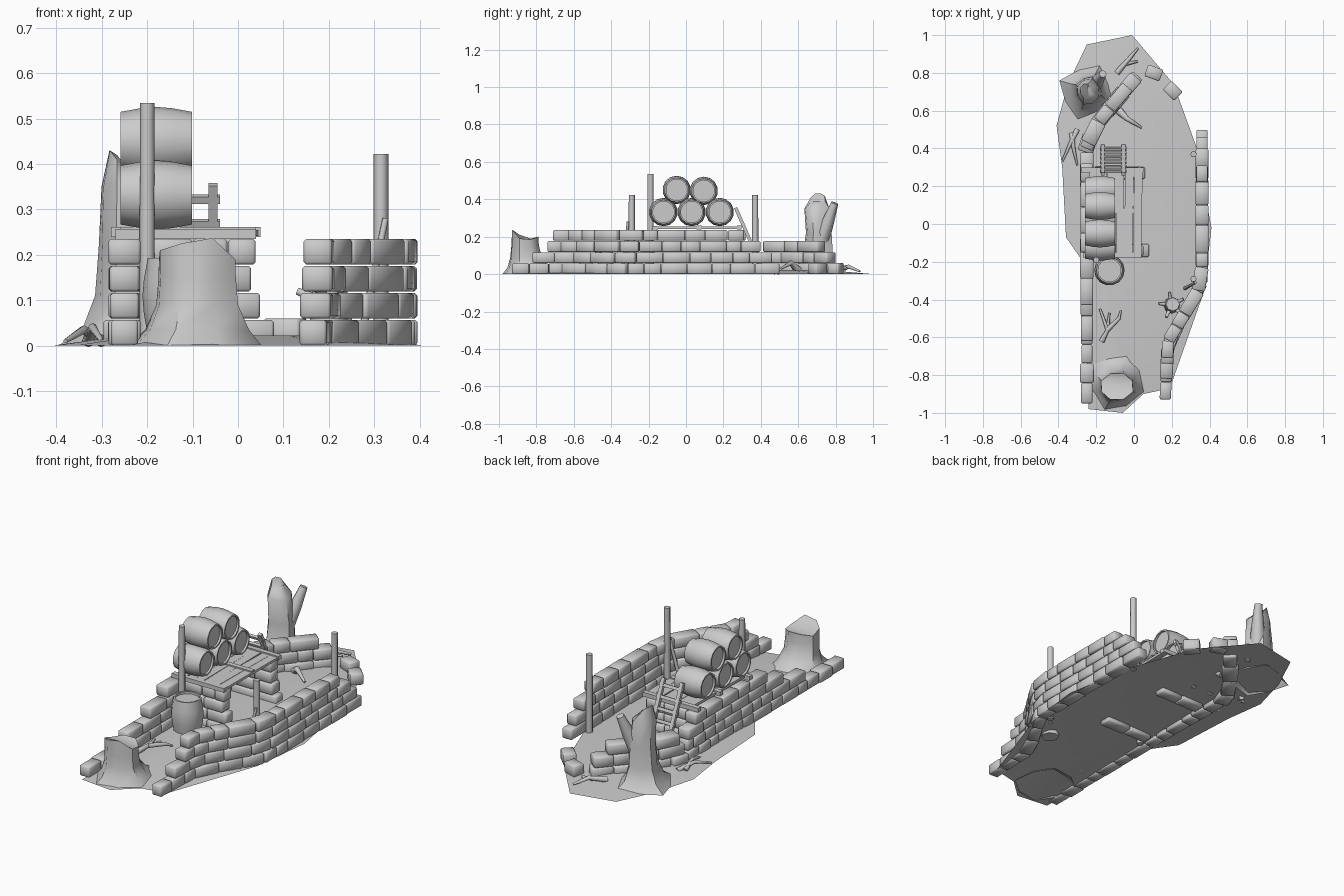
import bpy, bmesh, math, random
from mathutils import Vector, Matrix

if "Cube" in bpy.data.objects:
    bpy.data.objects.remove(bpy.data.objects["Cube"])

random.seed(4)


def finish(name, bm, smooth=40):
    bmesh.ops.recalc_face_normals(bm, faces=bm.faces)
    me = bpy.data.meshes.new(name)
    bm.to_mesh(me)
    bm.free()
    ob = bpy.data.objects.new(name, me)
    bpy.context.collection.objects.link(ob)
    bpy.context.view_layer.objects.active = ob
    ob.select_set(True)
    bpy.ops.object.shade_smooth_by_angle(angle=math.radians(smooth))
    ob.select_set(False)
    return ob


def add_box(bm, center, size, rot=Matrix(), bevel=0.0):
    m = Matrix.Translation(center) @ rot.to_4x4() @ Matrix.Diagonal((*size, 1))
    vs = bmesh.ops.create_cube(bm, size=1, matrix=m)['verts']
    if bevel:
        edges = list({e for v in vs for e in v.link_edges})
        bmesh.ops.bevel(bm, geom=edges, offset=bevel, segments=1, affect='EDGES')


def point_on(path, s):
    for a, b in zip(path, path[1:]):
        length = (b - a).length
        if s <= length + 1e-6:
            return a.lerp(b, s / length)
        s -= length
    return path[-1]


COURSE = 0.0595


def wall(name, points, spans, width=0.064):
    """Stack courses of stones along a path; spans = (start, end) arc length per course."""
    bm = bmesh.new()
    path = [Vector(p) for p in points]
    for row, (s, end) in enumerate(spans):
        while s < end - 0.02:
            e = min(end, s + random.uniform(0.075, 0.15))
            if end - e < 0.05:
                e = end
            a, b = point_on(path, s), point_on(path, e)
            d = b - a
            rot = Matrix.Rotation(math.atan2(d.y, d.x), 3, 'Z')
            mid = (a + b) / 2
            add_box(bm, (mid.x, mid.y, row * COURSE + 0.0285),
                    (d.length - 0.002, width + random.uniform(-0.006, 0.008), 0.057), rot, 0.006)
            s = e
    return finish(name, bm, 60)


def lathe(name, profile, matrix, seg=14):
    bm = bmesh.new()
    vs = [bm.verts.new((r, 0, z)) for r, z in profile]
    es = [bm.edges.new(p) for p in zip(vs, vs[1:])]
    bmesh.ops.spin(bm, geom=vs + es, cent=(0, 0, 0), axis=(0, 0, 1), angle=math.tau, steps=seg)
    bmesh.ops.remove_doubles(bm, verts=bm.verts, dist=1e-4)
    bmesh.ops.transform(bm, matrix=matrix, verts=bm.verts)
    return finish(name, bm)


def loft(name, rings, n=8, jag=None, rough=0.0):
    """Rings of (x, y, z, rx, ry); jag offsets heights of the last ring."""
    bm = bmesh.new()
    loops = []
    for k, (x, y, z, rx, ry) in enumerate(rings):
        ring = []
        for i in range(n):
            t = math.tau * (i + 0.5) / n
            w = 1 + rough * (1 if i % 2 else -1) * (1 - k / len(rings))
            dz = jag[i] if jag and k == len(rings) - 1 else 0
            ring.append(bm.verts.new((x + rx * w * math.cos(t), y + ry * w * math.sin(t), z + dz)))
        loops.append(ring)
    for a, b in zip(loops, loops[1:]):
        for i in range(n):
            bm.faces.new((a[i], a[(i + 1) % n], b[(i + 1) % n], b[i]))
    bmesh.ops.triangle_fill(bm, edges=[e for e in bm.edges if all(v in loops[-1] for v in e.verts)])
    return finish(name, bm, 50)


def stick(bm, points, r0, r1, n=8):
    """Tapered limb through points."""
    pts = [Vector(p) for p in points]
    prev = None
    for i, p in enumerate(pts):
        d = (pts[min(i + 1, len(pts) - 1)] - pts[max(i - 1, 0)]).normalized()
        q = d.to_track_quat('Z', 'Y')
        r = r0 + (r1 - r0) * i / (len(pts) - 1)
        ring = [bm.verts.new(p + q @ Vector((r * math.cos(math.tau * k / n), r * math.sin(math.tau * k / n), 0)))
                for k in range(n)]
        if prev:
            for k in range(n):
                bm.faces.new((prev[k], prev[(k + 1) % n], ring[(k + 1) % n], ring[k]))
        else:
            bm.faces.new(ring[::-1])
        prev = ring
    bm.faces.new(prev)


def sticks(name, items):
    bm = bmesh.new()
    for pts, r0, r1 in items:
        stick(bm, pts, r0, r1)
    return finish(name, bm, 60)


# ground patch with a slightly raised middle
outline = [(-0.25, 0.95), (-0.01, 1.0), (0.21, 0.74), (0.33, 0.41), (0.41, -0.02), (0.37, -0.36),
           (0.19, -0.87), (0.05, -0.9), (-0.06, -1.0), (-0.24, -0.98), (-0.27, -0.2), (-0.36, -0.07),
           (-0.38, 0.3), (-0.41, 0.52), (-0.35, 0.74)]
bm = bmesh.new()
outer = [bm.verts.new((x, y, 0)) for x, y in outline]
inner = [bm.verts.new((x * 0.6, y * 0.75, 0.022)) for x, y in outline]
for i in range(len(outer)):
    j = (i + 1) % len(outer)
    bm.faces.new((outer[i], outer[j], inner[j], inner[i]))
bm.faces.new(inner)
finish("ground", bm)

# stone walls
wall("right_wall", [(0.165, -0.93), (0.18, -0.62), (0.36, -0.32), (0.36, 0.5)],
     [(0, 1.48), (0.11, 1.44), (0.19, 1.38), (0.22, 1.29)])
wall("left_wall", [(-0.25, -0.95), (-0.25, 0.38)],
     [(0, 1.33), (0.33, 1.33), (0.52, 1.33), (0.66, 1.27)])
wall("back_wall", [(-0.26, 0.38), (-0.22, 0.5), (-0.1, 0.65), (0.03, 0.8)],
     [(0, 0.5), (0.02, 0.49), (0.05, 0.42)], 0.075)
wall("deck_front_wall", [(-0.21, -0.14), (0.08, -0.14)], [(0, 0.29), (0, 0.26), (0, 0.24), (0, 0.25)])
wall("deck_back_wall", [(-0.21, 0.27), (0.06, 0.27)], [(0, 0.27), (0, 0.25), (0, 0.24), (0, 0.24)])
bm = bmesh.new()
for x, y, a in [(0.105, 0.8, -20), (0.205, 0.705, -45)]:
    add_box(bm, (x, y, 0.03), (0.085, 0.065, 0.06), Matrix.Rotation(math.radians(a), 3, 'Z'), 0.006)
finish("loose_stones", bm, 60)

# timber deck: long planks between cross beams
bm = bmesh.new()
for i in range(6):
    add_box(bm, (-0.215 + i * 0.047, 0.06 + random.uniform(-0.01, 0.01), 0.248), (0.045, 0.45, 0.013),
            Matrix.Rotation(random.uniform(-0.02, 0.02), 3, 'Z'))
finish("deck_planks", bm)
bm = bmesh.new()
for y, x0, x1, z in [(-0.165, -0.27, 0.04, 0.246), (0.07, -0.26, 0.04, 0.25), (0.285, -0.28, 0.05, 0.25)]:
    add_box(bm, ((x0 + x1) / 2, y, z), (x1 - x0, 0.026, 0.022))
finish("deck_beams", bm)

# barrels: pyramid of five lying, one standing
barrel = [(0, -0.068), (0.057, -0.068), (0.057, -0.079), (0.065, -0.079), (0.073, -0.035), (0.076, 0),
          (0.073, 0.035), (0.065, 0.079), (0.057, 0.079), (0.057, 0.068), (0, 0.068)]
turn = Matrix.Rotation(math.radians(90), 4, 'Y')
for i, (y, z) in enumerate([(-0.12, 0.332), (0.03, 0.332), (0.18, 0.332), (-0.05, 0.45), (0.095, 0.445)]):
    lathe(f"stacked_barrel_{i + 1}", barrel, Matrix.Translation((-0.18, y, z)) @ turn)
lathe("standing_barrel", barrel, Matrix.Translation((-0.13, -0.245, 0.108)) @ Matrix.Diagonal((1.06, 1.06, 1.08, 1)))

# upright posts and a leaning stake
sticks("posts", [
    ([(-0.2, -0.19, 0), (-0.2, -0.19, 0.535)], 0.017, 0.016),
    ([(0.315, 0.37, 0), (0.315, 0.37, 0.422)], 0.017, 0.016),
    ([(0.315, -0.29, 0), (0.315, -0.29, 0.422)], 0.017, 0.016),
    ([(0.27, -0.34, 0.01), (0.325, -0.31, 0.28)], 0.01, 0.007)])

# ladder leaning on the deck
top, foot = Vector((0, 0.265, 0.355)), Vector((0, 0.415, 0.015))
span = top - foot
rot = Matrix.Rotation(math.atan2(-span.y, span.z), 3, 'X')
bm = bmesh.new()
for x in (-0.165, -0.055):
    add_box(bm, (top + foot) / 2 + Vector((x, 0, 0)), (0.02, 0.018, span.length), rot)
for i in range(6):
    p = foot.lerp(top, 0.12 + i * 0.157)
    add_box(bm, p + Vector((-0.11, 0, 0)), (0.14, 0.014, 0.016), rot)
finish("ladder", bm)

# front stump with a slanted broken top
loft("front_stump", [(-0.095, -0.82, 0, 0.15, 0.165), (-0.09, -0.84, 0.035, 0.118, 0.118),
                     (-0.09, -0.855, 0.09, 0.094, 0.088), (-0.09, -0.86, 0.15, 0.09, 0.078),
                     (-0.09, -0.86, 0.2, 0.09, 0.075)],
     jag=[-0.015, 0, 0, -0.01, 0.01, 0.025, 0.037, -0.01], rough=0.06)

# back stump with a pointed top and one broken limb
loft("back_stump", [(-0.24, 0.695, 0, 0.15, 0.15), (-0.24, 0.7, 0.04, 0.1, 0.105),
                    (-0.24, 0.705, 0.11, 0.075, 0.08), (-0.24, 0.71, 0.22, 0.068, 0.07),
                    (-0.243, 0.7, 0.35, 0.06, 0.07), (-0.255, 0.705, 0.41, 0.03, 0.04)],
     jag=[-0.03, -0.02, 0.01, 0.02, 0.02, 0.0, -0.02, -0.02], rough=0.12)
sticks("stump_limb", [([(-0.225, 0.72, 0.17), (-0.19, 0.76, 0.28), (-0.165, 0.795, 0.38)], 0.045, 0.02)])

# knotted snag by the right wall bend
snag = [([(0.2, -0.43, 0), (0.2, -0.43, 0.08), (0.205, -0.425, 0.16)], 0.045, 0.036)]
for k in range(5):
    t = k * math.tau / 5 + 0.5
    snag.append(([(0.2 + 0.02 * math.cos(t), -0.43 + 0.02 * math.sin(t), 0.08 + 0.01 * k),
                  (0.2 + 0.07 * math.cos(t), -0.43 + 0.07 * math.sin(t), 0.1 + 0.01 * k)], 0.012, 0.008))
sticks("snag", snag)

# fallen branches on the ground
sticks("fallen_branches", [
    ([(-0.09, 0.8, 0.02), (-0.03, 0.87, 0.04), (0.02, 0.93, 0.015)], 0.016, 0.006),
    ([(-0.04, 0.85, 0.03), (0.02, 0.86, 0.03)], 0.012, 0.005),
    ([(-0.08, 0.6, 0.02), (-0.04, 0.56, 0.06), (0.04, 0.51, 0.03)], 0.022, 0.006),
    ([(-0.3, 0.5, 0.01), (-0.34, 0.42, 0.035), (-0.38, 0.33, 0.01)], 0.014, 0.005),
    ([(-0.33, 0.48, 0.01), (-0.32, 0.4, 0.04), (-0.3, 0.31, 0.01)], 0.014, 0.005),
    ([(-0.17, -0.62, 0.03), (-0.14, -0.56, 0.05), (-0.18, -0.45, 0.03)], 0.015, 0.006),
    ([(-0.14, -0.56, 0.05), (-0.08, -0.5, 0.05), (-0.07, -0.46, 0.03)], 0.013, 0.005),
    ([(-0.14, -0.55, 0.045), (-0.13, -0.47, 0.04)], 0.01, 0.005)])
